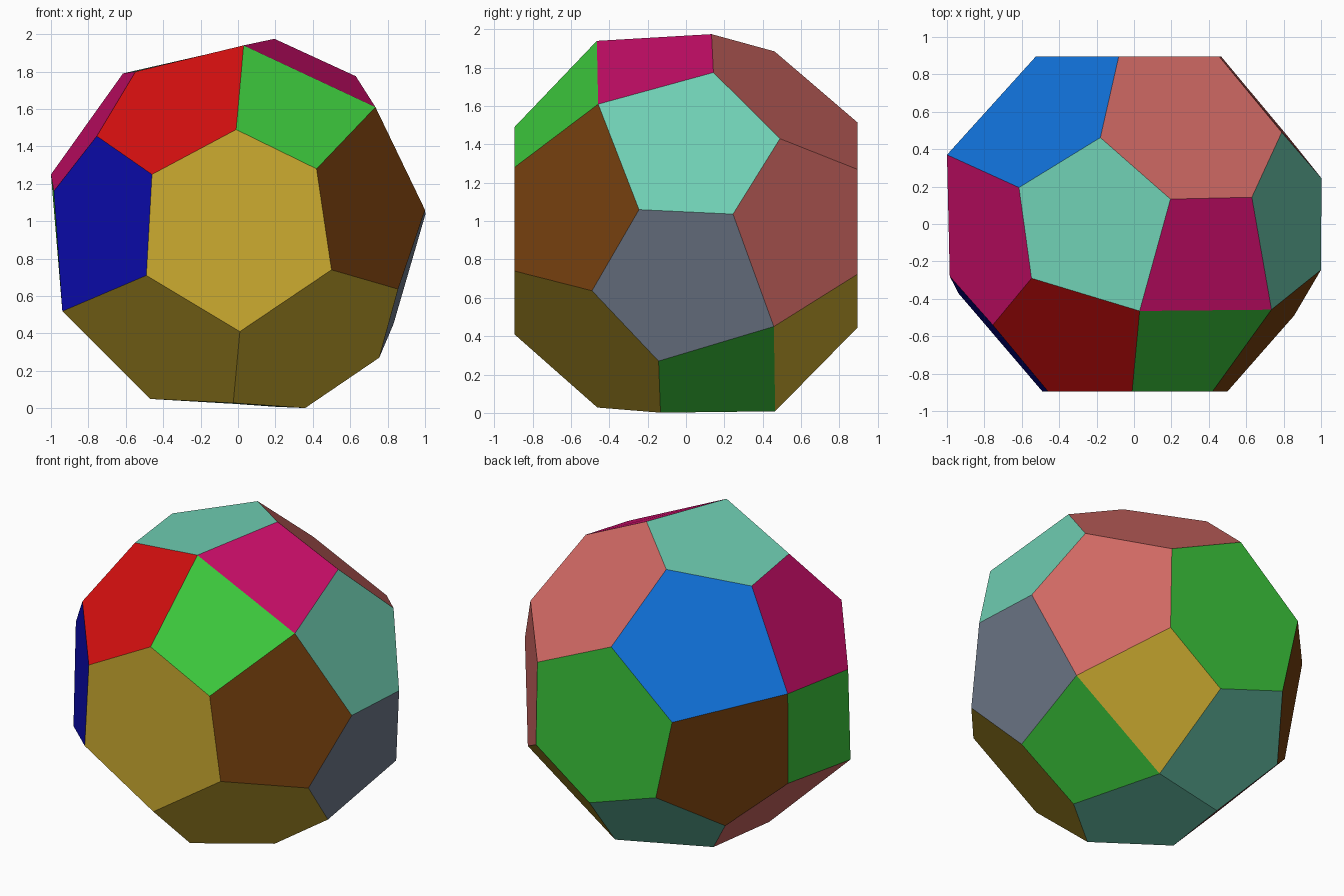
import bpy, bmesh, math
from mathutils import Vector, Matrix

if "Cube" in bpy.data.objects:
    bpy.data.objects.remove(bpy.data.objects["Cube"])

# Colours (sRGB 0-255, converted to linear)
COLOURS = {
    "gold": (205, 172, 48), "red": (212, 15, 15), "green": (60, 200, 60),
    "magenta": (205, 14, 107), "mint": (112, 208, 180), "navy_blue": (12, 12, 182),
    "bright_blue": (16, 112, 215), "brown": (122, 66, 15),
    "salmon": (207, 104, 99), "slate": (114, 125, 142),
}

# Corners of one half; capital letters name them
CORNERS = {
    "A": (-0.01, -0.895, 1.49), "B": (0.42, -0.895, 1.28), "C": (0.50, -0.895, 0.74),
    "D": (0.01, -0.895, 0.41), "E": (-0.49, -0.895, 0.71), "F": (-0.46, -0.895, 1.25),
    "G": (0.03, -0.465, 1.94), "H": (0.195, 0.133, 1.975), "I": (0.63, 0.143, 1.775),
    "J": (0.735, -0.458, 1.61), "K": (1.0, -0.245, 1.06), "P": (0.79, 0.49, 1.43),
    "R": (-0.18, 0.462, 1.885), "Z": (-0.615, 0.195, 1.79), "U": (-0.548, -0.29, 1.80),
    "V": (-0.755, -0.54, 1.455), "X": (-0.985, -0.28, 1.16), "Y": (-1.0, 0.37, 1.25),
}

# Faces by corner letters: (face, its colour, colour of its half-turn twin)
FACES = [
    ("ABCDEF", "gold", "green"), ("UGAFV", "red", "mint"), ("GABJ", "green", "gold"),
    ("GHIJ", "magenta", "green"), ("GHRZU", "mint", "mint"),
    ("UZYXV", "magenta", "salmon"), ("VFEyX", "navy_blue", "brown"),
    ("BCpKJ", "brown", "salmon"), ("JIPkK", "mint", "slate"),
    ("CDrhip", "gold", "salmon"), ("DEyzr", "gold", "bright_blue"),
    ("YXyx", "green", None),
]


def linear(c):
    c /= 255
    return c / 12.92 if c <= 0.04045 else ((c + 0.055) / 1.055) ** 2.4


mesh = bpy.data.meshes.new("faceted_ball")
names = list(COLOURS)
for name in names:
    mat = bpy.data.materials.new(name)
    mat.diffuse_color = (*map(linear, COLOURS[name]), 1)
    mat.use_nodes = True
    mat.node_tree.nodes["Principled BSDF"].inputs["Base Color"].default_value = mat.diffuse_color
    mesh.materials.append(mat)

# Half turn about a slightly tilted axis gives the twin corners (small letters)
centre = Vector((0, 0, 0.965))
turn = Matrix.Rotation(math.pi, 3, Vector((math.cos(0.083), 0, math.sin(0.083))))
bm = bmesh.new()
verts = {}
for key, co in CORNERS.items():
    co = Vector(co)
    verts[key] = bm.verts.new(co)
    verts[key.lower()] = bm.verts.new(centre + turn @ (co - centre))

# Faces and their twins
for loop, colour, twin_colour in FACES:
    for letters, col in ((loop, colour), (loop.swapcase(), twin_colour)):
        if col:
            face = bm.faces.new([verts[c] for c in letters])
            face.material_index = names.index(col)
bmesh.ops.recalc_face_normals(bm, faces=bm.faces[:])
bm.to_mesh(mesh)
bm.free()

ball = bpy.data.objects.new("faceted_ball", mesh)
bpy.context.collection.objects.link(ball)
